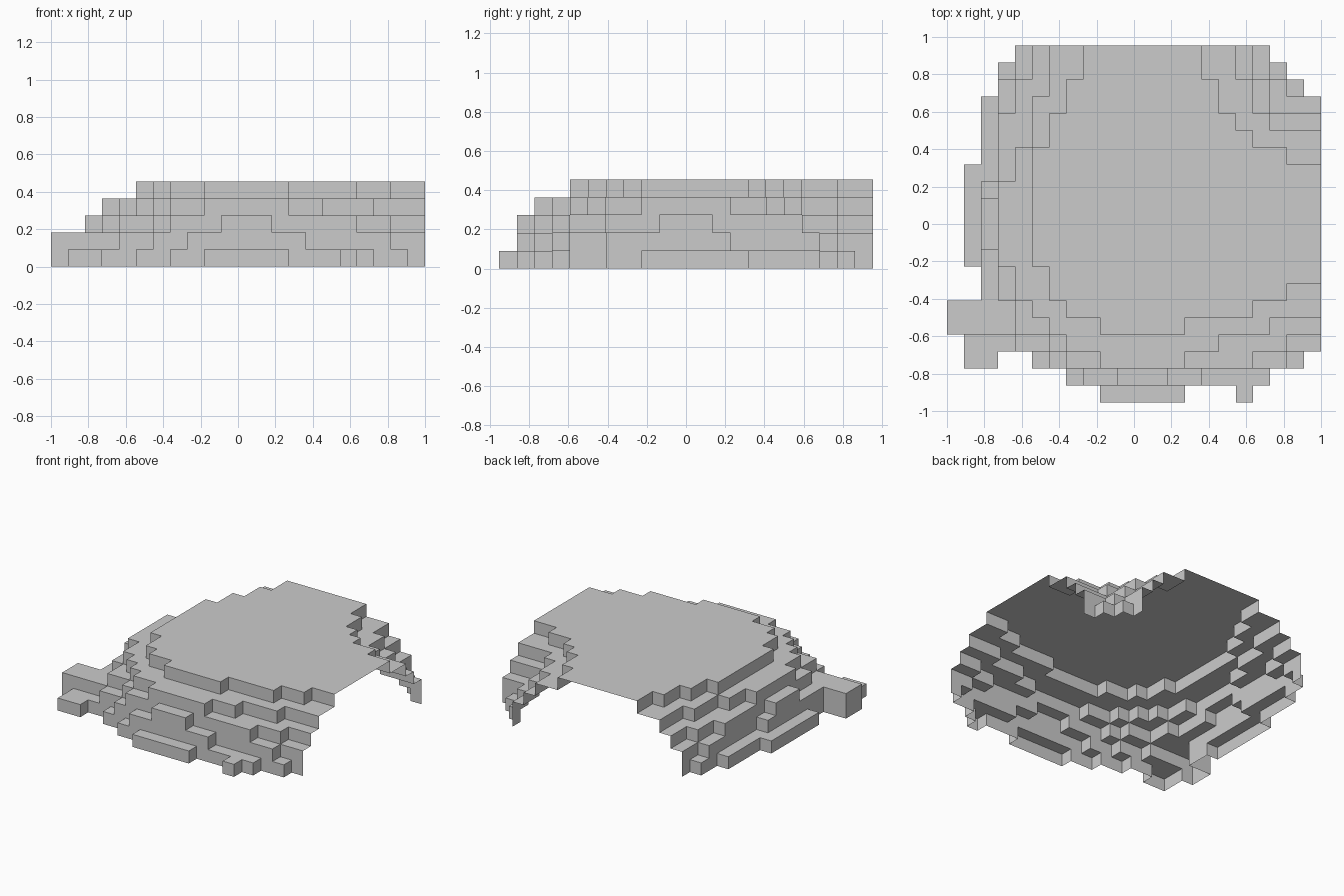
import bpy, bmesh

if "Cube" in bpy.data.objects:
    bpy.data.objects.remove(bpy.data.objects["Cube"])

NX, NY = 22, 21       # grid of cells
C = 2 / NX            # cell size

# Layer rules, bottom to top:
#   front steps (first and end column per row), first row,
#   left column, rows of the left bulge, row where the back left corner begins and its run,
#   last full row on the right, end column at the back, run of the back right corner
LAYERS = [
    ([(9, 14), (7, 19), (5, 21), (1, 22), (0, 22), (0, 22)], 0, 2, range(8, 14), 16, 2, 17, 19, 1),
    ([(8, 15), (6, 20), (4, 22), (0, 22), (0, 22)], 1, 3, range(6, 13), 17, 2, 17, 19, 2),
    ([(10, 13), (7, 18), (6, 20), (4, 22), (4, 22)], 1, 3, range(9, 12), 15, 2, 16, 18, 2),
    ([(9, 14), (7, 16), (6, 19), (5, 22)], 2, 4, range(8, 13), 12, 3, 15, 17, 2),
    ([(9, 14), (7, 18), (6, 20), (6, 22)], 4, 5, (), 13, 2, 13, 15, 2),
]

# Height of every column in cells
height = {}


def fill(row, start, end, level):
    for col in range(start, end):
        height[col, row] = level


for level, (front, first, left, bulge, nw, nw_run, full, back, ne_run) in enumerate(LAYERS, 1):
    for k, (start, end) in enumerate(front):
        fill(first + k, start, end, level)
    for row in range(first + len(front), NY):
        start = left + max(0, (row - nw) // nw_run) - (row in bulge)
        end = NX if row <= full else back + (NY - 1 - row) // ne_run
        fill(row, start, end, level)

# Flared corner of the top layer and stray low blocks
fill(14, 18, 20, 5)
fill(15, 17, 18, 5)
fill(0, 17, 18, 1)
fill(2, 1, 3, 1)

bm = bmesh.new()


def quad(*pts):
    bm.faces.new([bm.verts.new((x * C - 1, (y - NY / 2) * C, z * C)) for x, y, z in pts])


# Stepped skin: a top on each column and walls down to lower neighbours
for (i, j), h in height.items():
    I, J = i + 1, j + 1
    quad((i, j, h), (I, j, h), (I, J, h), (i, J, h))
    sides = [((i - 1, j), (i, J), (i, j)), ((I, j), (I, j), (I, J)),
             ((i, j - 1), (i, j), (I, j)), ((i, J), (I, J), (i, J))]
    for n, a, b in sides:
        if n[0] >= NX or n[1] >= NY:      # the right and back cuts stay open
            continue
        for z in range(height.get(n, 0), h):
            quad((*a, z), (*b, z), (*b, z + 1), (*a, z + 1))

bmesh.ops.remove_doubles(bm, verts=bm.verts, dist=C / 100)
bmesh.ops.dissolve_limit(bm, angle_limit=0.01, verts=bm.verts, edges=bm.edges)
mesh = bpy.data.meshes.new("stepped_dome")
bm.to_mesh(mesh)
bm.free()
bpy.context.collection.objects.link(bpy.data.objects.new("stepped_dome", mesh))
